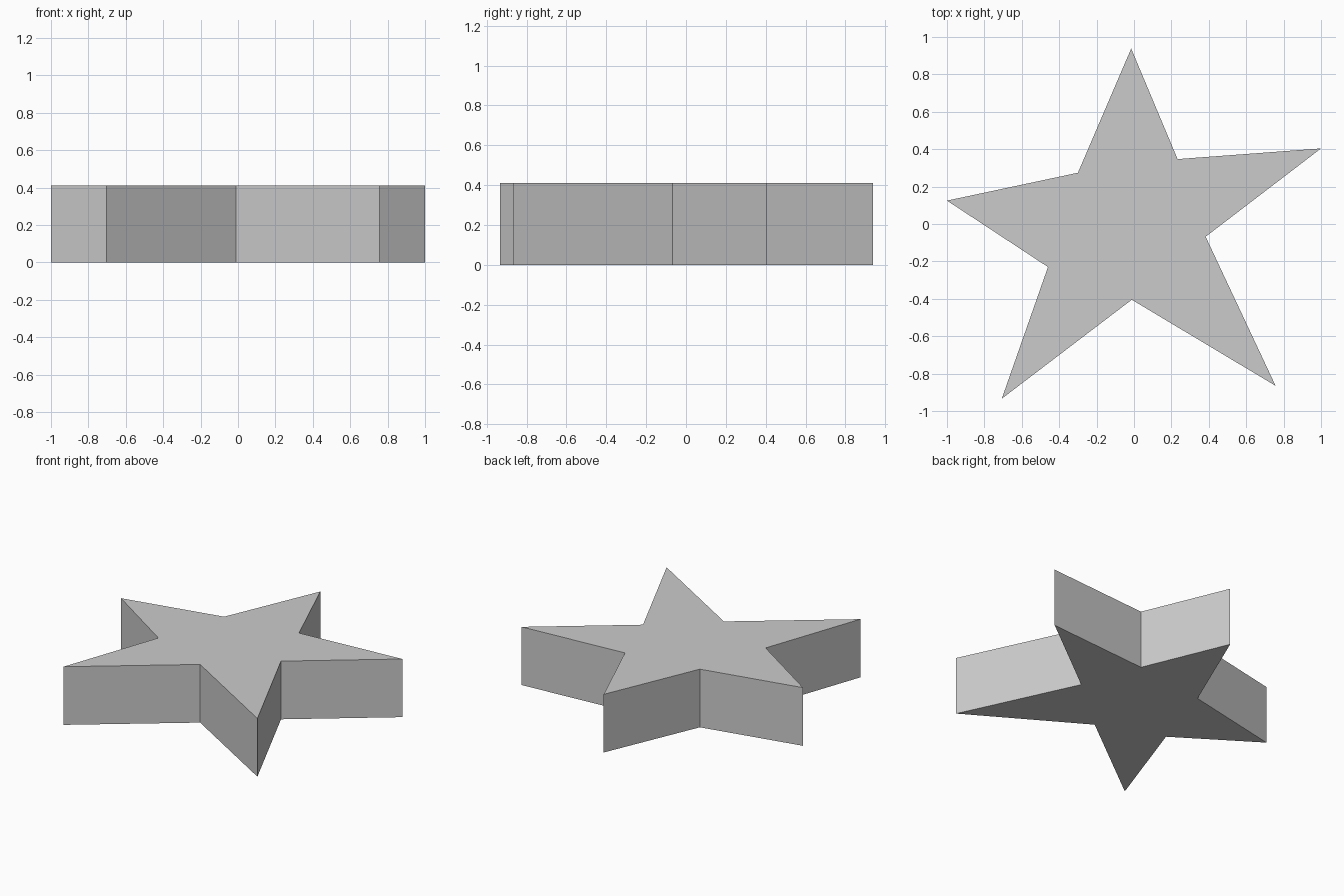
import bpy
import bmesh

HEIGHT = 0.41

# Remove the default cube
cube = bpy.data.objects.get("Cube")
if cube:
    bpy.data.objects.remove(cube, do_unlink=True)

# Single plain grey colour
grey = bpy.data.materials.new("light_grey")
grey.use_nodes = True
colour = (0.6, 0.6, 0.6, 1.0)
grey.diffuse_color = colour
grey.node_tree.nodes["Principled BSDF"].inputs["Base Color"].default_value = colour

# Uneven star outline, counter-clockwise from the back: tips and the notches between them
tips = [(-0.015, 0.938), (-1.0, 0.125), (-0.707, -0.934), (0.757, -0.865), (1.0, 0.404)]
notches = [(-0.3, 0.274), (-0.46, -0.23), (-0.012, -0.405), (0.383, -0.068), (0.233, 0.347)]
outline = [point for pair in zip(tips, notches) for point in pair]

# Extrude the outline into a solid slab
bm = bmesh.new()
base = bm.faces.new([bm.verts.new((x, y, 0)) for x, y in outline])
raised = bmesh.ops.extrude_face_region(bm, geom=[base], use_keep_orig=True)
top_verts = [e for e in raised["geom"] if isinstance(e, bmesh.types.BMVert)]
bmesh.ops.translate(bm, verts=top_verts, vec=(0, 0, HEIGHT))
bmesh.ops.recalc_face_normals(bm, faces=bm.faces)

mesh = bpy.data.meshes.new("star_slab")
bm.to_mesh(mesh)
bm.free()
mesh.materials.append(grey)
star = bpy.data.objects.new("star_slab", mesh)
bpy.context.collection.objects.link(star)
